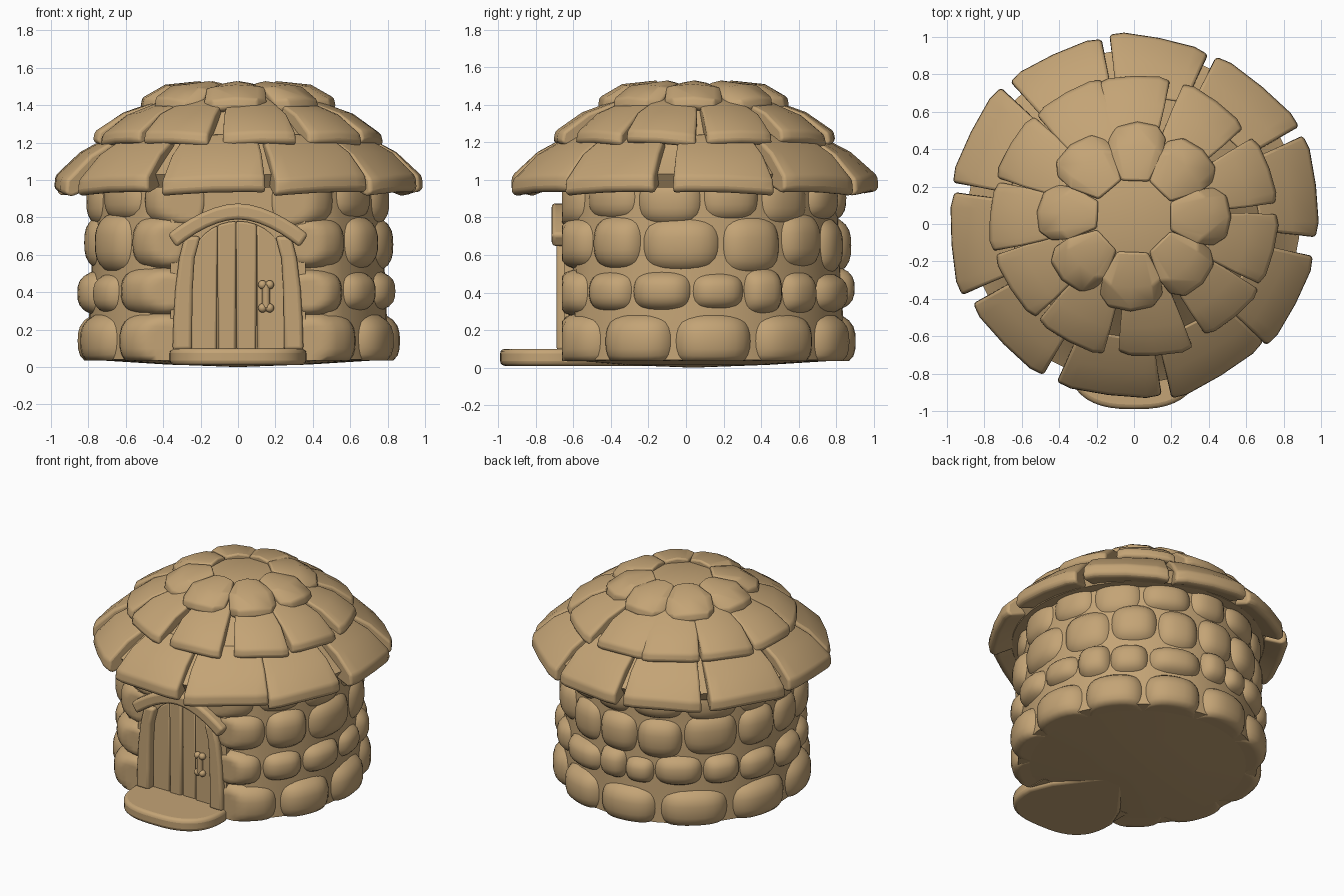
import bpy, bmesh, math, random
from mathutils import Vector, Matrix

if "Cube" in bpy.data.objects:
    bpy.data.objects.remove(bpy.data.objects["Cube"])

random.seed(4)
CY = 0.04                      # centre of the round hut on y
clay = bpy.data.materials.new("tan clay")
clay.diffuse_color = (0.55, 0.37, 0.18, 1)
clay.use_nodes = True
clay.node_tree.nodes["Principled BSDF"].inputs["Base Color"].default_value = clay.diffuse_color


def finish(name, bm, bevel=0, angle=40, fix=True, segs=3):
    if fix:
        bmesh.ops.recalc_face_normals(bm, faces=bm.faces)
    me = bpy.data.meshes.new(name)
    bm.to_mesh(me)
    bm.free()
    me.materials.append(clay)
    ob = bpy.data.objects.new(name, me)
    bpy.context.collection.objects.link(ob)
    bpy.ops.object.select_all(action='DESELECT')
    ob.select_set(True)
    bpy.context.view_layer.objects.active = ob
    bpy.ops.object.shade_smooth_by_angle(angle=math.radians(angle))
    if bevel:
        m = ob.modifiers.new("bevel", 'BEVEL')
        m.width, m.segments = bevel, segs
        m.limit_method, m.angle_limit = 'ANGLE', math.radians(35)
    return ob


def polar(r, a, z):
    return Vector((r * math.cos(a), CY + r * math.sin(a), z))


def lathe(name, prof, n=48, ymin=-9):
    bm = bmesh.new()
    rings = []
    for r, z in prof:
        ring = []
        for i in range(n):
            p = polar(r, 2 * math.pi * i / n, z)
            p.y = max(p.y, ymin)
            ring.append(bm.verts.new(p))
        rings.append(ring)
    for a, b in zip(rings, rings[1:]):
        for i in range(n):
            bm.faces.new((a[i], a[(i + 1) % n], b[(i + 1) % n], b[i]))
    bmesh.ops.remove_doubles(bm, verts=bm.verts, dist=0.0005)
    return finish(name, bm)


def prism(bm, pts, y0, y1):
    # outline in x,z extruded along y
    f = [bm.verts.new((x, y0, z)) for x, z in pts]
    b = [bm.verts.new((x, y1, z)) for x, z in pts]
    bm.faces.new(f)
    bm.faces.new(b[::-1])
    for i in range(len(f)):
        j = (i + 1) % len(f)
        bm.faces.new((f[i], b[i], b[j], f[j]))


def stone(bm, a0, a1, z0, z1, r0, r1, floor=0.035):
    # bulging rounded patch on the round wall
    nu, nv = 14, 12
    g = []
    for i in range(nu + 1):
        col = []
        u = math.sin((i / nu - 0.5) * math.pi)
        for j in range(nv + 1):
            v = math.sin((j / nv - 0.5) * math.pi)
            uu = u * math.sqrt(1 - 0.3 * v * v)
            vv = v * math.sqrt(1 - 0.3 * u * u)
            d = max(0, (1 - abs(u) ** 3) * (1 - abs(v) ** 3)) ** 0.6
            p = polar(r0 + (r1 - r0) * d, (a0 + a1) / 2 + uu * (a1 - a0) / 2,
                      max(floor, (z0 + z1) / 2 + vv * (z1 - z0) / 2))
            p.y = max(p.y, -0.66)
            col.append(bm.verts.new(p))
        g.append(col)
    for i in range(nu):
        for j in range(nv):
            bm.faces.new((g[i][j], g[i + 1][j], g[i + 1][j + 1], g[i][j + 1]))


# Wall core and foundation
lathe("wall_core", [(0, 0.0), (0.4, 0.015), (0.80, 0.04), (0.795, 0.3),
                    (0.78, 0.6), (0.765, 1.0), (0, 1.0)], ymin=-0.6)

# Stone courses: z range, outer radius, stone count, width jitter, start angle
ROWS = [(-0.02, 0.30, 0.865, 10, 0.12, -67), (0.28, 0.53, 0.855, 15, 0.38, -67),
        (0.50, 0.82, 0.835, 13, 0.22, -67), (0.76, 1.02, 0.815, 13, 0.2, -74)]
for k, (z0, z1, r, n, jit, start) in enumerate(ROWS):
    bm = bmesh.new()
    w = [1 + random.uniform(-jit, jit) for _ in range(n)]
    span = math.radians(180 - 2 * start)
    a = math.radians(start)
    for x in w:
        da = span * x / sum(w)
        j = 0.02 if k else 0
        stone(bm, a - 0.025, a + da + 0.025, z0 + random.uniform(-j, j),
              z1 + random.uniform(-j, j), 0.71, r + random.uniform(-0.012, 0.008))
        a += da
    finish("stone_course_%d" % (k + 1), bm, angle=60, fix=False)

# Roof core beneath the slabs
lathe("roof_core", [(0, 0.96), (0.84, 0.96), (0.89, 1.03), (0.70, 1.18), (0.67, 1.22),
                    (0.46, 1.37), (0.43, 1.42), (0.2, 1.495), (0, 1.495)])


def slab(bm, deg, prof, bulge, drop, skewmax):
    # closed radial profile (r, z, half width) swept across its width
    a = math.radians(deg)
    rad, tan = Vector((math.cos(a), math.sin(a), 0)), Vector((-math.sin(a), math.cos(a), 0))
    scale = random.uniform(0.97, 1.07)
    skew, tilt = random.uniform(-skewmax, skewmax), random.uniform(-0.015, 0.015)
    r0, r1 = prof[0][0], prof[2][0]
    rows = []
    for t in (-1, -0.72, 0, 0.72, 1):
        row = []
        for r, z, w in prof:
            k = max(0, (r - r0) / (r1 - r0))
            p = tan * (t * w * scale) + rad * (r + k * (skew * t - bulge * t ** 4))
            row.append(bm.verts.new((p.x * 1.025, p.y + CY,
                                     z - drop * t * t + tilt * t * k)))
        rows.append(row)
    n = len(prof)
    for p, q in zip(rows, rows[1:]):
        for i in range(n):
            j = (i + 1) % n
            bm.faces.new((p[i], p[j], q[j], q[i]))
    bm.faces.new(rows[0])
    bm.faces.new(rows[-1][::-1])


# Three tiers of roof slabs, placed by angle
TIERS = [
    ("eave_slabs", [82, 116, 152, 189, 225, 262, 298, 331, 10, 46],
     [(0.66, 1.02, 0.19), (0.93, 0.93, 0.265), (0.965, 0.95, 0.27), (0.96, 1.02, 0.265),
      (0.82, 1.15, 0.235), (0.64, 1.25, 0.19)], 0.035, 0.01, 0.025, 0.025),
    ("middle_slabs", [90, 55, 20, 346, 315, 279, 243, 211, 180, 149, 118],
     [(0.42, 1.27, 0.12), (0.73, 1.19, 0.18), (0.755, 1.21, 0.185), (0.745, 1.26, 0.18),
      (0.6, 1.36, 0.16), (0.38, 1.44, 0.11)], 0.035, 0.01, 0.022, 0.02),
    ("crown_slabs", [88, 45, 0, 315, 268, 222, 177, 131],
     [(0.19, 1.42, 0.07), (0.48, 1.37, 0.14), (0.51, 1.39, 0.15), (0.50, 1.44, 0.155),
      (0.38, 1.51, 0.148), (0.19, 1.53, 0.075)], 0.09, 0.02, 0.024, 0.01),
]
for name, angles, prof, bulge, drop, bev, skewmax in TIERS:
    bm = bmesh.new()
    for d in angles:
        slab(bm, d, prof, bulge, drop, skewmax)
    finish(name, bm, bev, 60)


def arch(x, half, base, rise):
    return base + rise * math.sqrt(max(0, 1 - (x / half) ** 2))


# Wall panel around the doorway
bm = bmesh.new()
inner = [(0.25 * math.cos(math.pi * i / 16), 0.55 + 0.23 * math.sin(math.pi * i / 16))
         for i in range(17)]
prism(bm, [(0.25, 0.03)] + inner + [(-0.25, 0.03), (-0.36, 0.03), (-0.36, 0.98),
                                    (0.36, 0.98), (0.36, 0.03)], -0.65, -0.5)
finish("doorway_wall", bm)

# Door planks with arched tops and slightly bowed seams
edges = [-0.255, -0.11, -0.01, 0.1, 0.255]
bm = bmesh.new()
for i, (l, r) in enumerate(zip(edges, edges[1:])):
    top = [(l + (r - l) * k / 5, arch(l + (r - l) * k / 5, 0.256, 0.56, 0.22))
           for k in range(5, -1, -1)]
    prism(bm, [(l + 0.003, 0.09), (r - 0.003, 0.09)] + top, -0.635 - 0.01 * (i % 2), -0.55)
finish("door_planks", bm, 0.012, segs=2)

# Door posts, bowed outward at the foot
bm = bmesh.new()
for s in (-1, 1):
    out = [(0.35, 0.09), (0.345, 0.25), (0.335, 0.42), (0.315, 0.58), (0.285, 0.7)]
    inn = [(0.2, 0.7), (0.232, 0.58), (0.242, 0.42), (0.245, 0.25), (0.245, 0.09)]
    prism(bm, [(s * x, z) for x, z in out + inn], -0.69, -0.56)
finish("door_posts", bm, 0.02)

# Arched lintel with flared ends
bm = bmesh.new()
up, lo = [], []
for i in range(13):
    t = i / 6 - 1
    bow = 1 - abs(t) ** 1.8
    up.append((0.375 * t, 0.71 + 0.165 * bow))
    lo.append((0.33 * t, 0.64 + 0.15 * bow))
prism(bm, up + lo[::-1], -0.715, -0.56)
finish("door_lintel", bm, 0.02)

# Bone-shaped handle
bm = bmesh.new()
for dx in (-0.019, 0.019):
    for dz in (-0.062, 0.062):
        bmesh.ops.create_uvsphere(bm, u_segments=14, v_segments=10, radius=0.024,
                                  matrix=Matrix.Translation((0.15 + dx, -0.655, 0.378 + dz)))
bmesh.ops.create_cone(bm, cap_ends=True, segments=14, radius1=0.021, radius2=0.021, depth=0.12,
                      matrix=Matrix.Translation((0.15, -0.655, 0.378)))
finish("door_handle", bm)

# Rounded doorstep
bm = bmesh.new()
pts = []
for i in range(25):
    a = math.pi * i / 24
    c, s = math.cos(a), math.sin(a)
    pts.append((math.copysign(abs(c) ** 0.75, c) * 0.365, -0.66 - 0.33 * abs(s) ** 0.75))
pts += [(-0.3, -0.5), (0, -0.1), (0.3, -0.5)]
lowv = [bm.verts.new((x, y, 0.01)) for x, y in pts]
topv = [bm.verts.new((x, y, 0.1)) for x, y in pts]
bm.faces.new(lowv)
bm.faces.new(topv[::-1])
for i in range(len(pts)):
    j = (i + 1) % len(pts)
    bm.faces.new((lowv[i], lowv[j], topv[j], topv[i]))
finish("doorstep", bm, 0.025)
